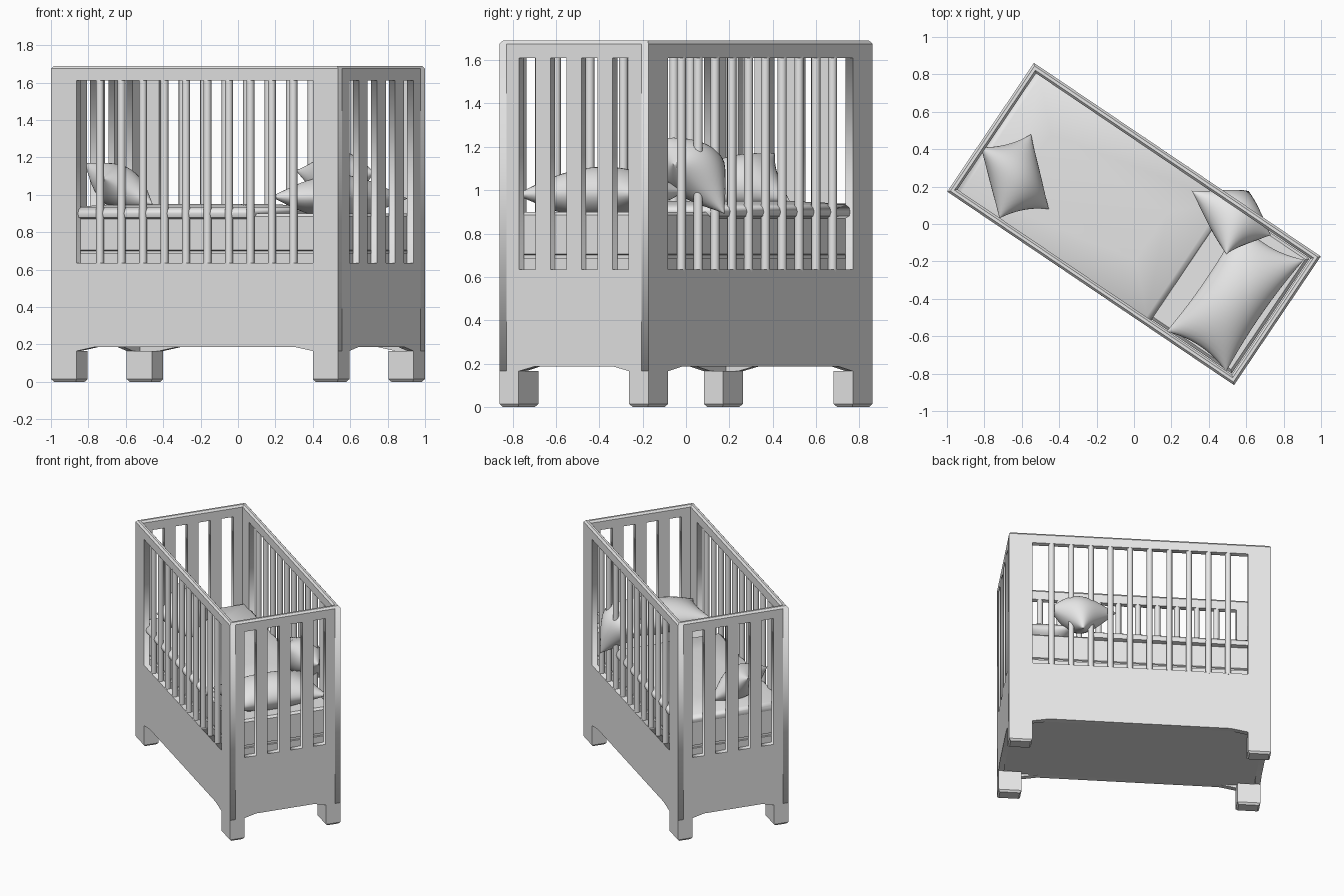
import bpy, bmesh, math
from mathutils import Matrix, Vector

cube = bpy.data.objects.get("Cube")
if cube:
    bpy.data.objects.remove(cube)

L, W, T = 1.85, 0.83, 0.04          # length, width, board thickness
LEG_U, LEG_V = 0.163, 0.108         # leg footprint
TOP, OPEN_LO, OPEN_HI = 1.675, 0.635, 1.61
TURN = Matrix.Rotation(math.radians(-34), 4, "Z")

grey = bpy.data.materials.new("plain grey")
grey.use_nodes = True
grey.diffuse_color = (0.8, 0.8, 0.8, 1)
grey.node_tree.nodes["Principled BSDF"].inputs["Base Color"].default_value = grey.diffuse_color


def finish(name, mesh, local=Matrix(), smooth=False):
    ob = bpy.data.objects.new(name, mesh)
    bpy.context.collection.objects.link(ob)
    mesh.materials.clear()
    mesh.materials.append(grey)
    ob.matrix_world = TURN @ local
    if smooth:
        bpy.ops.object.select_all(action="DESELECT")
        ob.select_set(True)
        bpy.context.view_layer.objects.active = ob
        bpy.ops.object.shade_smooth_by_angle(angle=math.radians(50))
    return ob


def from_bmesh(name, bm, smooth=False):
    bmesh.ops.recalc_face_normals(bm, faces=bm.faces)
    mesh = bpy.data.meshes.new(name)
    bm.to_mesh(mesh)
    bm.free()
    return finish(name, mesh, smooth=smooth)


def loft(name, rings, cx=0, cy=0, closed=False, smooth=False):
    """Stack of rectangles (half x, half y, z) joined into one solid or ring."""
    bm = bmesh.new()
    loops = [[bm.verts.new((cx + sx * hx, cy + sy * hy, z))
              for sx, sy in ((-1, -1), (1, -1), (1, 1), (-1, 1))] for hx, hy, z in rings]
    pairs = list(zip(loops, loops[1:]))
    if closed:
        pairs.append((loops[-1], loops[0]))
    else:
        bm.faces.new(loops[0])
        bm.faces.new(loops[-1])
    for a, b in pairs:
        for i in range(4):
            j = (i + 1) % 4
            bm.faces.new((a[i], a[j], b[j], b[i]))
    return from_bmesh(name, bm, smooth)


def board(name, length, full, leg, slope, holes, local):
    """Upright board with an arched lower edge and rectangular openings."""
    h, inner = length / 2, full / 2 - leg
    low, high = 0.165, 0.187
    outline = [(-h, low), (-inner, low), (slope - inner, high), (inner - slope, high),
               (inner, low), (h, low), (h, TOP), (-h, TOP)]
    cuts = [[(a, OPEN_LO), (a, OPEN_HI), (b, OPEN_HI), (b, OPEN_LO)] for a, b in holes]
    curve = bpy.data.curves.new(name + "_profile", "CURVE")
    curve.dimensions, curve.fill_mode, curve.extrude = "2D", "BOTH", T / 2
    for pts in [outline] + cuts:
        spline = curve.splines.new("POLY")
        spline.points.add(len(pts) - 1)
        for p, (x, y) in zip(spline.points, pts):
            p.co = (x, y, 0, 1)
        spline.use_cyclic_u = True
    helper = bpy.data.objects.new(name + "_profile", curve)
    bpy.context.collection.objects.link(helper)
    bpy.context.view_layer.update()
    mesh = bpy.data.meshes.new_from_object(
        helper.evaluated_get(bpy.context.evaluated_depsgraph_get()))
    bpy.data.objects.remove(helper)
    finish(name, mesh, local)


def pillow(name, corners, thick, pinch=0.1, n=20):
    """Stuffed cushion spanned by four corners, edges drawn in."""
    a, b, c, d = map(Vector, corners)
    normal = (c - a).cross(d - b).normalized()
    bm = bmesh.new()
    for side in (1, -1):
        grid = {}
        for i in range(n + 1):
            for j in range(n + 1):
                s, t = -math.cos(math.pi * i / n), -math.cos(math.pi * j / n)
                p, q = s * (1 - pinch * (1 - t * t)), t * (1 - pinch * (1 - s * s))
                p, q = (p + 1) / 2, (q + 1) / 2
                base = a.lerp(b, p).lerp(d.lerp(c, p), q)
                puff = max(0, (1 - s * s) * (1 - t * t)) ** 0.55 * thick / 2
                grid[i, j] = bm.verts.new(base + normal * puff * side)
        for i in range(n):
            for j in range(n):
                bm.faces.new((grid[i, j], grid[i + 1, j], grid[i + 1, j + 1], grid[i, j + 1]))
    bmesh.ops.remove_doubles(bm, verts=bm.verts, dist=0.0005)
    from_bmesh(name, bm, smooth=True)


# Side and end boards
UP = Matrix.Rotation(math.pi / 2, 4, "X")
half_open = L / 2 - LEG_U
slat, gap = 0.083, 0.09
end_start = -(4 * gap + 3 * slat) / 2
end_holes = [(end_start + i * (gap + slat), end_start + i * (gap + slat) + gap) for i in range(4)]
for sign, side, end in ((-1, "front", "right"), (1, "back", "left")):
    board(side + "_side_board", L, L, LEG_U, 0.12, [(-half_open, half_open)],
          Matrix.Translation((0, sign * (W - T) / 2, 0)) @ UP)
    board(end + "_end_board", W - 2 * T, W, LEG_V, 0.09, end_holes,
          Matrix.Translation((-sign * (L - T) / 2, 0, 0)) @ Matrix.Rotation(math.pi / 2, 4, "Z") @ UP)
    # Round bars of the side
    bm = bmesh.new()
    for i in range(1, 11):
        x = -half_open + 2 * half_open * i / 11
        bmesh.ops.create_cone(bm, cap_ends=True, segments=12, radius1=0.021, radius2=0.021,
                              depth=OPEN_HI - OPEN_LO + 0.02,
                              matrix=Matrix.Translation((x, sign * (W - T) / 2, (OPEN_HI + OPEN_LO) / 2)))
    from_bmesh(side + "_bars", bm, smooth=True)

# Chamfered top rail
inset = ((0, TOP), (0.012, 1.69), (T - 0.012, 1.69), (T, TOP))
loft("top_rail", [(L / 2 - o, W / 2 - o, z) for o, z in inset], closed=True)

# Legs with chamfered feet
for sx, u_name in ((-1, "left"), (1, "right")):
    for sy, v_name in ((-1, "front"), (1, "back")):
        hu, hv = LEG_U / 2, LEG_V / 2
        loft(f"{v_name}_{u_name}_leg",
             [(hu - 0.012, hv - 0.012, 0), (hu, hv, 0.014), (hu, hv, 0.165)],
             cx=sx * (L / 2 - hu), cy=sy * (W / 2 - hv))

# Underside, bed base and mattress
iu, iv = L / 2 - T, W / 2 - T
loft("bottom_panel", [(iu, iv, 0.187), (iu, iv, 0.23)])
loft("bed_base", [(iu, iv, 0.6), (iu, iv, 0.685)])
mu, mv = iu - 0.005, iv - 0.005
loft("mattress", [(mu - 0.01, mv - 0.01, 0.685), (mu - 0.01, mv - 0.01, 0.70), (mu, mv, 0.705),
                  (mu, mv, 0.885), (mu - 0.015, mv - 0.015, 0.90)])

# Duvet with rounded edge
duvet = ((0.03, 0.87), (0.006, 0.88), (0, 0.90), (0.006, 0.92), (0.03, 0.935), (0.25, 0.95))
loft("duvet", [(0.625 - o, 0.40 - o, z) for o, z in duvet], cx=-0.262, smooth=True)

# Pillows
pillow("large_pillow", [(0.465, -0.38, 0.99), (0.85, -0.38, 0.98),
                        (0.86, 0.35, 0.98), (0.465, 0.33, 1.0)], 0.24)
pillow("leaning_pillow", [(0.156, 0.32, 1.13), (0.41, 0.49, 0.89),
                          (0.64, 0.36, 1.12), (0.50, 0.14, 1.24)], 0.26)


def to_local(x, y, z):
    return TURN.inverted() @ Vector((x, y, z))


pillow("small_pillow", [to_local(-0.82, 0.41, 1.17), to_local(-0.72, 0.03, 1.09),
                        to_local(-0.455, 0.08, 0.95), to_local(-0.55, 0.48, 0.95)], 0.23)
